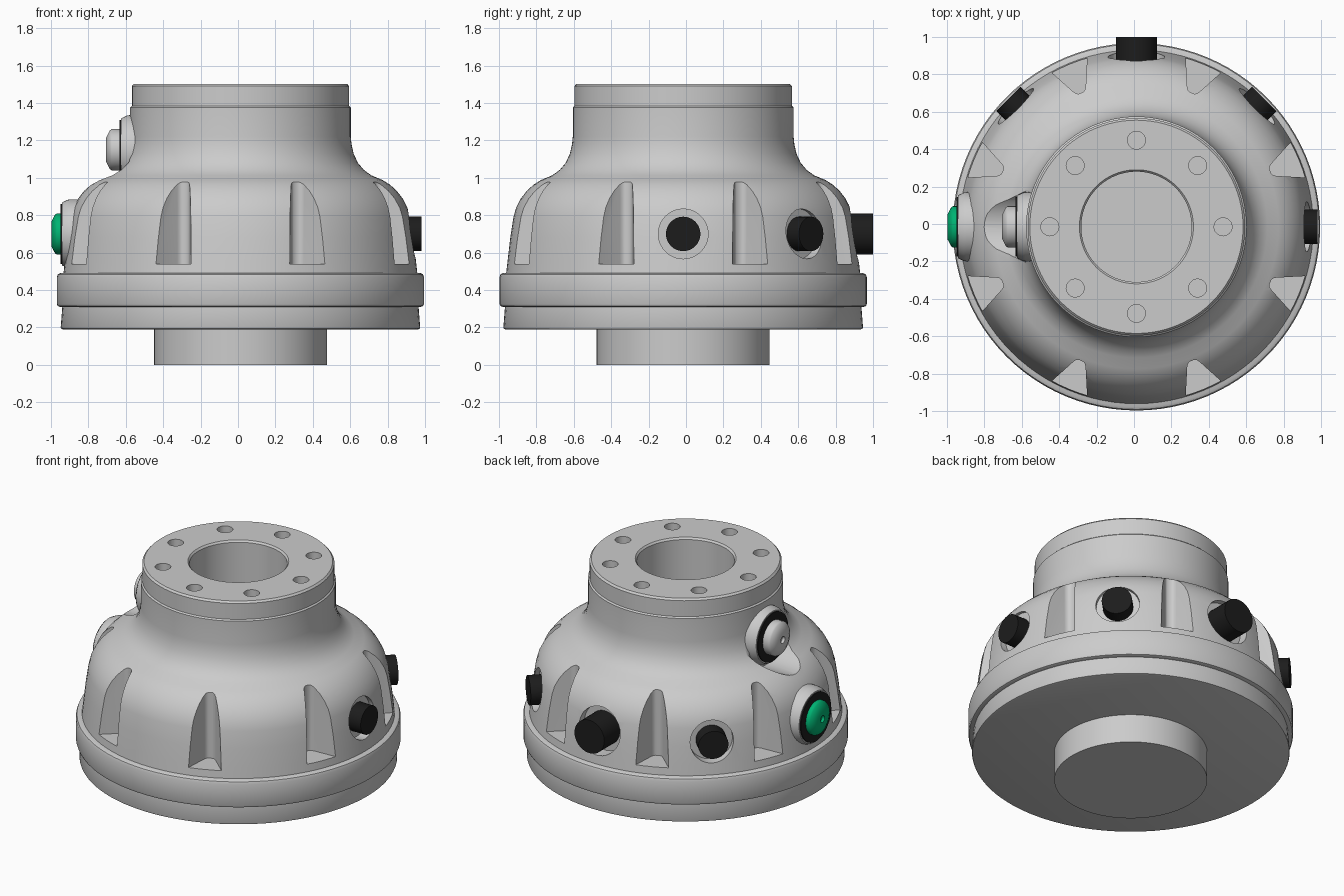
import bpy, bmesh
from math import pi, cos, sin, radians
from mathutils import Matrix, Vector

if "Cube" in bpy.data.objects:
    bpy.data.objects.remove(bpy.data.objects["Cube"])

CX, CY = 0.013, -0.015          # main axis of the housing
AXIS = Matrix.Translation((CX, CY, 0))
PORT_Z = 0.70


def material(name, color):
    m = bpy.data.materials.new(name)
    m.diffuse_color = color
    m.use_nodes = True
    m.node_tree.nodes["Principled BSDF"].inputs["Base Color"].default_value = m.diffuse_color
    return m


BLACK = material("black_rubber", (0.012, 0.012, 0.012, 1))
GREEN = material("green_plastic", (0.0, 0.45, 0.17, 1))


def radial(angle, r, z):
    """Frame whose local z points outward from the main axis."""
    return AXIS @ Matrix.Rotation(radians(angle), 4, 'Z') @ \
        Matrix.Translation((r, 0, z)) @ Matrix.Rotation(pi / 2, 4, 'Y')


def lathe(bm, profile, matrix, seg):
    """Revolve (radius, height) points around local z into bm."""
    rings = []
    for r, h in profile:
        if r == 0:
            rings.append([bm.verts.new(matrix @ Vector((0, 0, h)))])
        else:
            rings.append([bm.verts.new(matrix @ Vector(
                (r * cos(2 * pi * i / seg), r * sin(2 * pi * i / seg), h))) for i in range(seg)])
    for a, b in zip(rings, rings[1:]):
        for i in range(seg):
            j = (i + 1) % seg
            if len(a) == 1:
                bm.faces.new((a[0], b[j], b[i]))
            elif len(b) == 1:
                bm.faces.new((a[i], a[j], b[0]))
            else:
                bm.faces.new((a[i], a[j], b[j], b[i]))


def finish(bm, name):
    bmesh.ops.recalc_face_normals(bm, faces=bm.faces[:])
    me = bpy.data.meshes.new(name)
    bm.to_mesh(me)
    bm.free()
    ob = bpy.data.objects.new(name, me)
    bpy.context.collection.objects.link(ob)
    return ob


def smooth(ob):
    bpy.ops.object.select_all(action='DESELECT')
    ob.select_set(True)
    bpy.context.view_layer.objects.active = ob
    bpy.ops.object.shade_smooth_by_angle(angle=radians(32))


def turned(name, profile, matrix=AXIS, seg=96, mat=None):
    bm = bmesh.new()
    lathe(bm, profile, matrix, seg)
    ob = finish(bm, name)
    if mat:
        ob.data.materials.append(mat)
    smooth(ob)
    return ob


def rod(bm, matrix, r, h0, h1, seg=40):
    lathe(bm, [(0, h0), (r, h0), (r, h1), (0, h1)], matrix, seg)


# Mounting stub, base plate and clamp ring
turned("mounting_stub", [(0, 0), (0.4625, 0), (0.4625, 0.22), (0, 0.22)])
turned("base_plate", [(0, 0.19), (0.95, 0.19), (0.958, 0.193), (0.961, 0.2),
                      (0.952, 0.315), (0, 0.315)])
turned("clamp_ring", [(0, 0.31), (0.965, 0.31), (0.977, 0.315), (0.982, 0.327),
                      (0.982, 0.468), (0.976, 0.484), (0.96, 0.492), (0, 0.492)])

# Bell-shaped housing with neck and central bore
bm = bmesh.new()
lathe(bm, [(0, 0.48), (0.947, 0.48), (0.938, 0.56), (0.924, 0.68), (0.907, 0.79),
           (0.893, 0.84), (0.867, 0.89), (0.836, 0.93), (0.80, 0.963), (0.76, 0.988),
           (0.70, 1.013), (0.66, 1.042), (0.628, 1.08), (0.605, 1.13), (0.594, 1.18),
           (0.59, 1.22), (0.59, 1.376), (0.581, 1.384), (0.581, 1.49), (0.57, 1.502),
           (0.305, 1.502), (0.295, 1.49), (0.295, 0.85), (0, 0.85)], AXIS, 96)
housing = finish(bm, "housing")

# Cutters: wall notches, port sockets, bolt holes, button counterbore
PORTS = [("port_right", 0, 0.092, 0.133, 0.875, 0.967),
         ("port_back_right", 45, 0.092, 0.133, 0.875, 0.967),
         ("port_back", 90, 0.11, 0.152, 0.85, 1.015),
         ("port_back_left", 135, 0.092, 0.133, 0.875, 0.967)]
bm = bmesh.new()
notch = [(0.775, -0.014), (0.782, -0.026), (0.797, -0.036), (1.05, -0.157),
         (1.05, 0.157), (0.797, 0.036), (0.782, 0.026), (0.775, 0.014)]
for k in range(8):
    m = AXIS @ Matrix.Rotation(radians(22.5 + 45 * k), 4, 'Z')
    low = [bm.verts.new(m @ Vector((x, y, 0.54))) for x, y in notch]
    top = [bm.verts.new(m @ Vector((x, y, 1.12))) for x, y in notch]
    bm.faces.new(low)
    bm.faces.new(top)
    for i in range(8):
        j = (i + 1) % 8
        bm.faces.new((low[i], low[j], top[j], top[i]))
    a = radians(45 * k)
    rod(bm, Matrix.Translation((CX + 0.463 * cos(a), CY + 0.463 * sin(a), 0)), 0.048, 1.38, 1.6, 24)
for name, ang, r, socket, floor, end in PORTS:
    rod(bm, radial(ang, 0, PORT_Z), socket, floor, 1.1)
rod(bm, radial(180, 0, 1.15), 0.2, 0.592, 1.1, 48)
cutter = finish(bm, "cutter")
cutter.hide_render = True

mod = housing.modifiers.new("cuts", 'BOOLEAN')
mod.operation = 'DIFFERENCE'
mod.solver = 'EXACT'
mod.object = cutter
bpy.context.view_layer.update()
dg = bpy.context.evaluated_depsgraph_get()
cut_mesh = bpy.data.meshes.new_from_object(housing.evaluated_get(dg))
housing.modifiers.clear()
housing.data = cut_mesh
bpy.data.objects.remove(cutter)
smooth(housing)

# Black connector plugs seated in the sockets
for name, ang, r, socket, floor, end in PORTS:
    turned(name, [(0, floor - 0.03), (r, floor - 0.03), (r, end), (0, end)],
           radial(ang, 0, PORT_Z), 40, BLACK)

# Two buttons on the left: boss, black gasket, domed cap with a centre dimple
for name, z, face, cap_h, mat in [("lower", PORT_Z, 0.955, 0.056, GREEN),
                                  ("upper", 1.15, 0.638, 0.08, None)]:
    m = radial(180, face, z)
    turned(name + "_button_boss", [(0, -0.13), (0.185, -0.13), (0.185, -0.045), (0.182, -0.03),
                                   (0.168, 0.0), (0, 0.0)], m, 48)
    turned(name + "_button_gasket", [(0, -0.01), (0.16, -0.01), (0.16, 0.008), (0, 0.008)],
           m, 48, BLACK)
    turned(name + "_button_cap", [(0, 0), (0.11, 0), (0.11, cap_h - 0.03), (0.104, cap_h - 0.02),
                                  (0.065, cap_h), (0.022, cap_h), (0.022, cap_h - 0.02),
                                  (0, cap_h - 0.02)], m, 48, mat)
